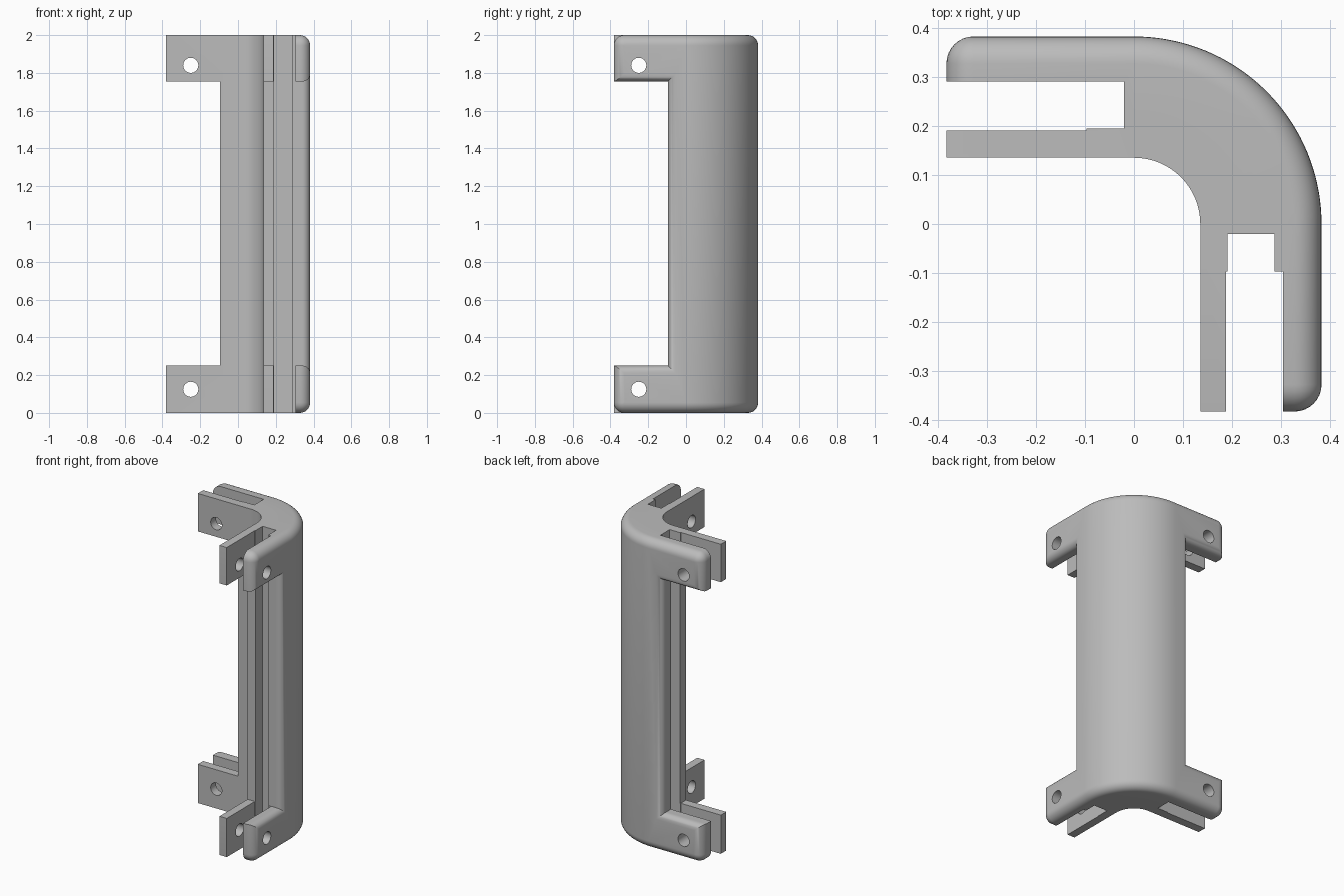
import bpy, bmesh, math
from mathutils import Vector

if "Cube" in bpy.data.objects:
    bpy.data.objects.remove(bpy.data.objects["Cube"])

R = 0.382                      # outer bend radius, also straight arm length
L = 2 * R + R * math.pi / 2    # developed length of the outer wall
H, TAB, LOW, HIGH = 2.0, 0.287, 0.25, 1.755
THICK = 0.247
BIG, SMALL = 0.055, 0.04       # edge rounding: outer rim, notch rim

grey = bpy.data.materials.new("plain grey")
grey.diffuse_color = (0.5, 0.5, 0.5, 1)
grey.use_nodes = True
grey.node_tree.nodes["Principled BSDF"].inputs["Base Color"].default_value = grey.diffuse_color

# Unrolled outline of the bracket with four tabs (counter-clockwise)
outline = [Vector(p) for p in (
    (0, 0), (L, 0), (L, LOW), (L - TAB, LOW), (L - TAB, HIGH), (L, HIGH),
    (L, H), (0, H), (0, HIGH), (TAB, HIGH), (TAB, LOW), (0, LOW))]
NOTCH = {2, 3, 4, 8, 9, 10}    # edges facing the side notches


def inset(edge, depth):
    """How far an edge is pulled in at a given depth by its rounding."""
    r = SMALL if edge in NOTCH else BIG
    return r - math.sqrt(r * r - (r - depth) ** 2) if depth < r else 0.0


def ring(depth, rounded):
    pts, n = [], len(outline)
    for i, p in enumerate(outline):
        prev = i - 1 if i else n - 1
        normals = []
        for a, b in ((outline[prev], p), (p, outline[(i + 1) % n])):
            d = (b - a).normalized()
            normals.append(Vector((-d.y, d.x)))
        n1, n2 = normals
        q = p + n1 * inset(prev, depth) + n2 * inset(i, depth)
        if p.y in (0, H):      # outer tab corners are rounded
            rho = max(BIG - inset(i, depth), 0.0005) if rounded else 0.0005
            c = q + (n1 + n2) * rho
            for k in range(7):
                a = k * math.pi / 12
                pts.append(c - (n1 * math.cos(a) + n2 * math.sin(a)) * rho)
        else:
            pts.append(q)
    return pts


def bend(s, depth, z):
    """Wrap the unrolled plate around the corner."""
    if s < R:
        return Vector((s - R, R - depth, z))
    if s > L - R:
        return Vector((R - depth, L - R - s, z))
    a = math.pi / 2 - (s - R) / R
    return Vector((math.cos(a) * (R - depth), math.sin(a) * (R - depth), z))


# Bracket body: flat plate with rounded rim, sliced and bent
bm = bmesh.new()
steps = [(BIG * (1 - math.cos(k * math.pi / 16)), True) for k in range(9)]
layers = [[bm.verts.new((p.x, d, p.y)) for p in ring(d, rounded)]
          for d, rounded in steps + [(0.15, True), (0.151, False), (THICK, False)]]
for a, b in zip(layers, layers[1:]):
    for i in range(len(a)):
        j = (i + 1) % len(a)
        bm.faces.new((a[i], a[j], b[j], b[i]))
bm.faces.new(layers[0])
bm.faces.new(layers[-1][::-1])
for k in range(37):
    s = R + (L - 2 * R) * k / 36
    bmesh.ops.bisect_plane(bm, geom=bm.verts[:] + bm.edges[:] + bm.faces[:],
                           dist=1e-6, plane_co=(s, 0, 0), plane_no=(1, 0, 0))
for v in bm.verts:
    v.co = bend(*v.co)
bmesh.ops.recalc_face_normals(bm, faces=bm.faces[:])
mesh = bpy.data.meshes.new("corner_bracket")
bm.to_mesh(mesh)
bm.free()
mesh.materials.append(grey)
body = bpy.data.objects.new("corner_bracket", mesh)
bpy.context.collection.objects.link(body)


def cut(cutter):
    """Subtract the active helper from the body."""
    mod = body.modifiers.new("cut", 'BOOLEAN')
    mod.operation, mod.solver, mod.object = 'DIFFERENCE', 'EXACT', cutter
    bpy.context.view_layer.objects.active = body
    bpy.ops.object.modifier_apply(modifier=mod.name)
    bpy.data.objects.remove(cutter)


# Panel slots, each with a wide mouth and a narrower end
for x0, x1, y0, y1 in ((-0.5, -0.097, 0.19, 0.29), (-0.2, -0.02, 0.195, 0.29),
                       (0.187, 0.304, -0.5, -0.097), (0.19, 0.286, -0.2, -0.02)):
    bpy.ops.mesh.primitive_cube_add(size=1, location=((x0 + x1) / 2, (y0 + y1) / 2, 1))
    slot = bpy.context.object
    slot.scale = (x1 - x0, y1 - y0, 3)
    slot.hide_render = True
    bpy.context.view_layer.update()
    cut(slot)

# Screw holes through every tab
for z in (0.125, 1.84):
    for loc, rot in (((-0.25, 0.26, z), (math.pi / 2, 0, 0)),
                     ((0.26, -0.25, z), (0, math.pi / 2, 0))):
        bpy.ops.mesh.primitive_cylinder_add(vertices=32, radius=0.04, depth=0.4,
                                            location=loc, rotation=rot)
        hole = bpy.context.object
        hole.hide_render = True
        bpy.context.view_layer.update()
        cut(hole)

bpy.ops.object.select_all(action='DESELECT')
body.select_set(True)
bpy.context.view_layer.objects.active = body
bpy.ops.object.shade_smooth_by_angle(angle=math.radians(30))
